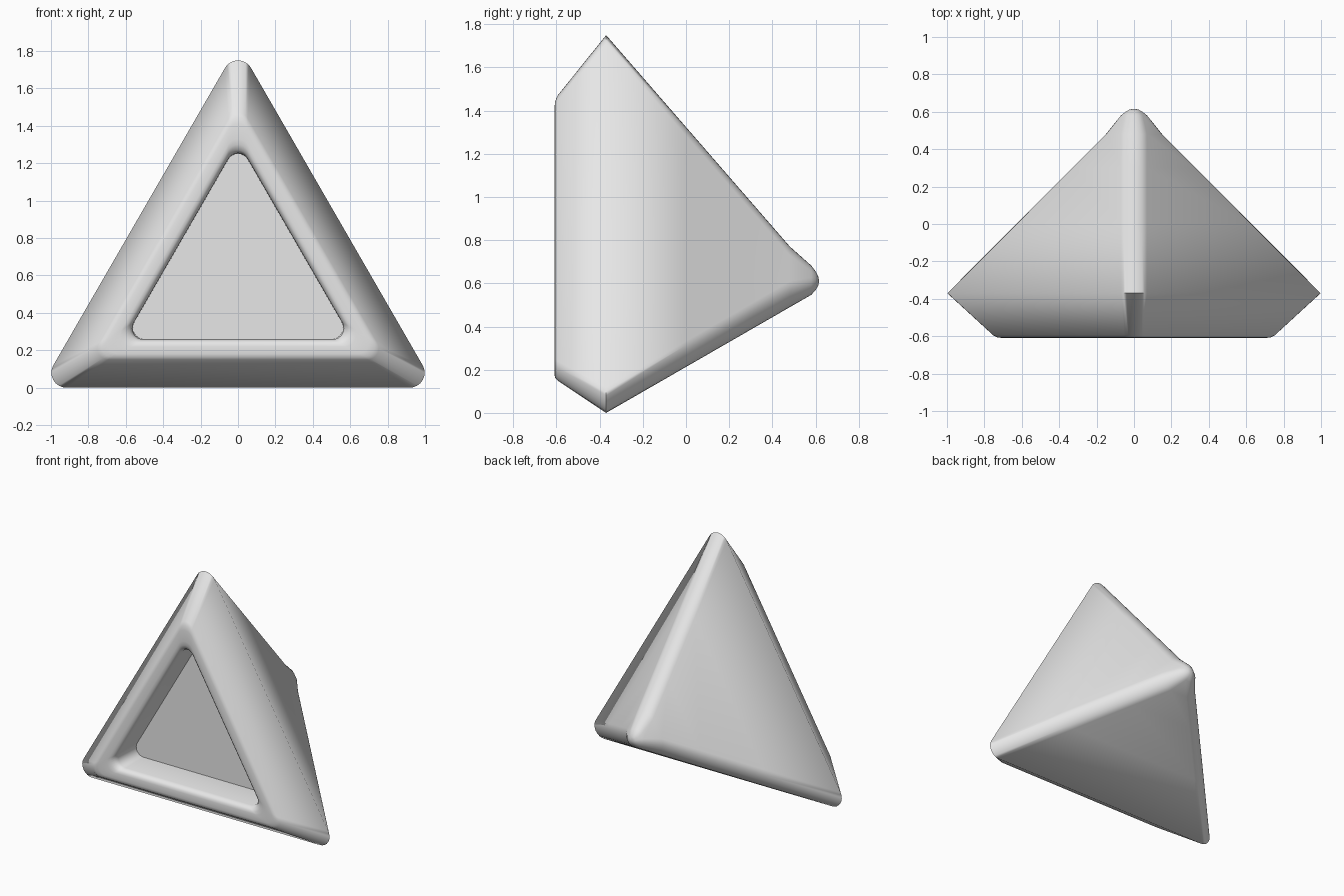
import bpy, bmesh, math

cube = bpy.data.objects.get("Cube")
if cube:
    bpy.data.objects.remove(cube, do_unlink=True)

CENTRE_Z = 0.61
CORNER_STEPS = 8


def material(name, colour):
    m = bpy.data.materials.new(name)
    m.use_nodes = True
    m.diffuse_color = colour
    m.node_tree.nodes["Principled BSDF"].inputs["Base Color"].default_value = colour
    return m


def triangle_ring(bm, y, inradius, r):
    """Equilateral triangle with rounded corners in the xz plane."""
    ring = []
    for corner in range(3):
        a = math.radians(90 + 120 * corner)
        reach = 2 * (inradius - r)
        cx, cz = reach * math.cos(a), reach * math.sin(a)
        for i in range(CORNER_STEPS + 1):
            t = a + math.radians(-60 + 120 * i / CORNER_STEPS)
            ring.append(bm.verts.new((cx + r * math.cos(t), y,
                                      CENTRE_Z + cz + r * math.sin(t))))
    return ring


def loft(name, sections, mat):
    bm = bmesh.new()
    rings = [triangle_ring(bm, *s) for s in sections]
    n = len(rings[0])
    for a, b in zip(rings, rings[1:]):
        for i in range(n):
            j = (i + 1) % n
            bm.faces.new((a[i], a[j], b[j], b[i]))
    bm.faces.new(rings[0])
    bm.faces.new(rings[-1])
    bmesh.ops.recalc_face_normals(bm, faces=bm.faces)
    mesh = bpy.data.meshes.new(name)
    bm.to_mesh(mesh)
    bm.free()
    obj = bpy.data.objects.new(name, mesh)
    bpy.context.collection.objects.link(obj)
    mesh.materials.append(mat)
    bpy.ops.object.select_all(action='DESELECT')
    obj.select_set(True)
    bpy.context.view_layer.objects.active = obj
    bpy.ops.object.shade_smooth_by_angle(angle=math.radians(75))
    return obj


# Sections (y, inradius, corner radius) from the recess floor, over the rim, to the back tip
recess = [(-0.37, 0.35, 0.06), (-0.57, 0.352, 0.06), (-0.595, 0.36, 0.06)]
rim = [(-0.607, 0.375, 0.06), (-0.61, 0.39, 0.06), (-0.61, 0.43, 0.06),
       (-0.606, 0.447, 0.06), (-0.595, 0.46, 0.06)]
back = [(-0.37, 0.61, 0.08)]
for y in (0.0, 0.3, 0.48, 0.58):
    d = 0.61 * (0.69 - y) / 1.06
    back.append((y, d, min(0.08, d * 0.85)))
tip = [(0.6, 0.042, 0.038), (0.612, 0.022, 0.02), (0.615, 0.008, 0.007)]

loft("pyramid_body", recess + rim + back + tip,
     material("light_grey", (0.8, 0.8, 0.8, 1)))
